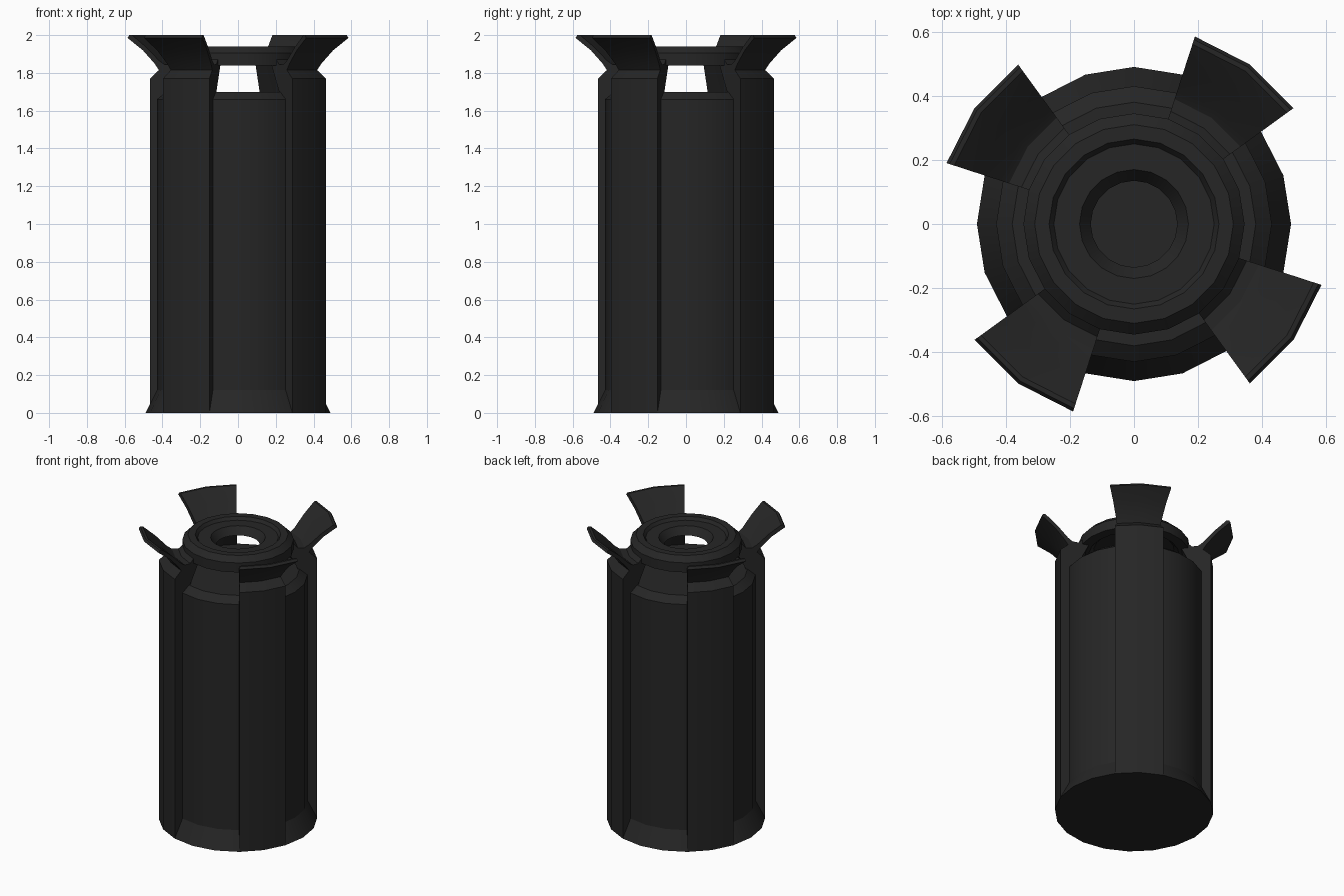
import bpy, bmesh, math

if "Cube" in bpy.data.objects:
    bpy.data.objects.remove(bpy.data.objects["Cube"])

mat = bpy.data.materials.new("charcoal_metal")
mat.diffuse_color = (0.019, 0.019, 0.019, 1)
mat.use_nodes = True
mat.node_tree.nodes["Principled BSDF"].inputs["Base Color"].default_value = mat.diffuse_color


def revolve(name, profile, angles, full, closed):
    """Sweep an (r, z) profile around z through the given angles (degrees)."""
    bm = bmesh.new()
    cols = []
    for a in angles:
        c, s = math.cos(math.radians(a)), math.sin(math.radians(a))
        cols.append([bm.verts.new((r * c, r * s, z)) for r, z in profile])
    n, m = len(cols), len(profile)
    for i in range(n if full else n - 1):
        p, q = cols[i], cols[(i + 1) % n]
        for j in range(m if closed else m - 1):
            k = (j + 1) % m
            bm.faces.new((p[j], q[j], q[k], p[k]))
    # close the sector sides, or the bottom and top of an open profile
    if not full:
        bm.faces.new(cols[0])
        bm.faces.new(cols[-1])
    elif not closed:
        bm.faces.new([c[0] for c in cols])
        bm.faces.new([c[-1] for c in cols])
    bmesh.ops.recalc_face_normals(bm, faces=bm.faces)
    me = bpy.data.meshes.new(name)
    bm.to_mesh(me)
    bm.free()
    me.materials.append(mat)
    ob = bpy.data.objects.new(name, me)
    bpy.context.collection.objects.link(ob)
    bpy.ops.object.select_all(action='DESELECT')
    ob.select_set(True)
    bpy.context.view_layer.objects.active = ob
    bpy.ops.object.shade_smooth_by_angle(angle=math.radians(25))
    return ob


circle = [i * 18 for i in range(20)]

# main canister with flared foot and chamfered shoulder
revolve("canister_body",
        [(0.49, 0), (0.43, 0.12), (0.43, 1.66), (0.38, 1.70)],
        circle, True, False)

# raised collar with recessed top, centre hole and hollow underside
revolve("top_collar",
        [(0.345, 1.84), (0.345, 1.905), (0.31, 1.94), (0.265, 1.94),
         (0.25, 1.92), (0.17, 1.92), (0.135, 1.87), (0.25, 1.87), (0.28, 1.84)],
        circle, True, True)

# four side straps that lean in to hold the collar and flare out into fins
strap = [(0.36, 0), (0.49, 0), (0.49, 1.77), (0.44, 1.815), (0.465, 1.85),
         (0.53, 1.92), (0.615, 1.985), (0.605, 2.0), (0.59, 2.0),
         (0.51, 1.935), (0.44, 1.865), (0.41, 1.845), (0.37, 1.845),
         (0.335, 1.88), (0.30, 1.845), (0.375, 1.69)]
for k in range(4):
    revolve(f"side_strap_{k + 1}", strap,
            [36 + 90 * k, 54 + 90 * k, 72 + 90 * k], False, True)
